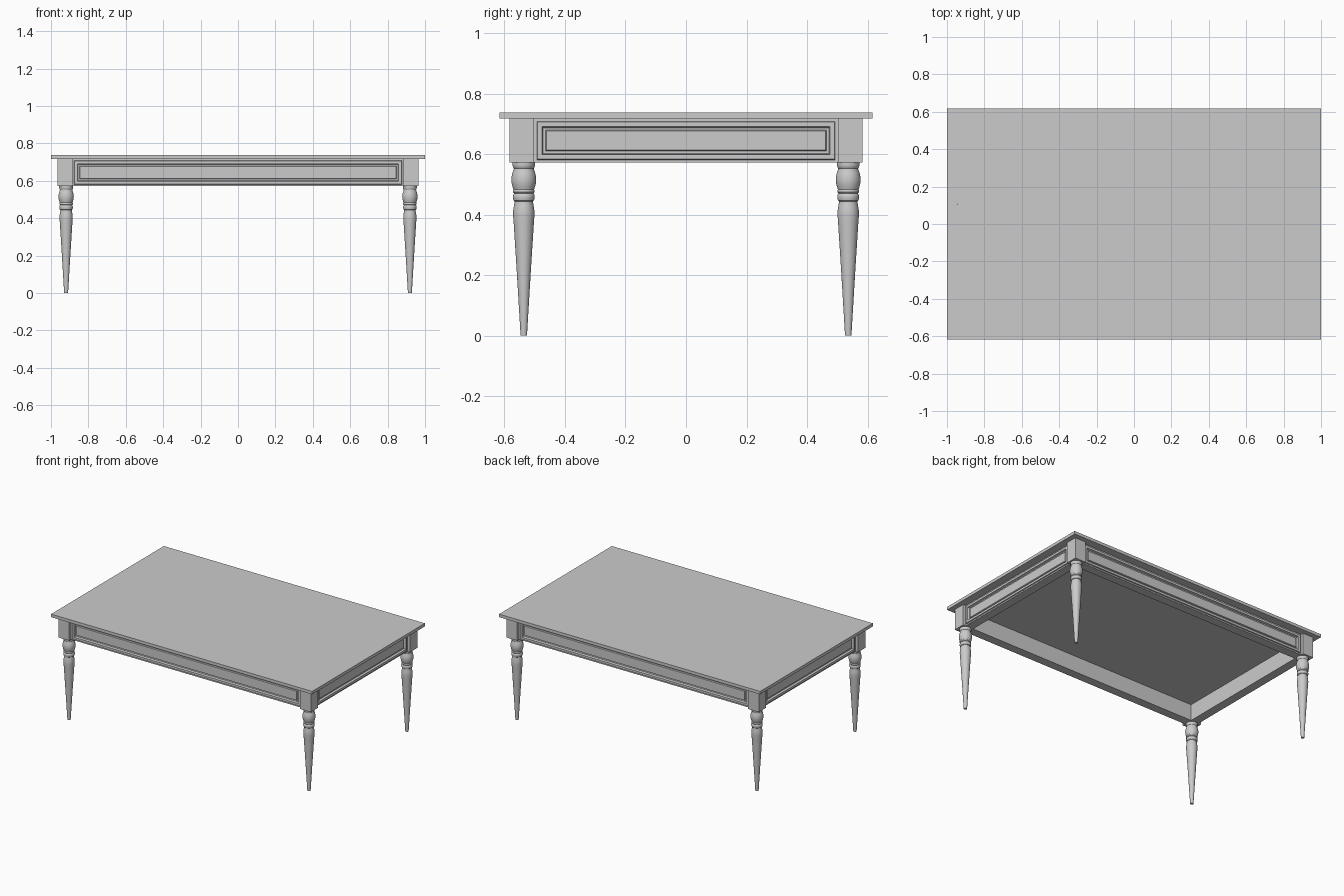
import bpy, bmesh, math
from mathutils import Matrix

if "Cube" in bpy.data.objects:
    bpy.data.objects.remove(bpy.data.objects["Cube"])

PX, PY = 0.925, 0.5425         # corner post centres
LX, LY = 0.919, 0.536          # leg centres
HALF = 0.0405                  # half width of corner posts
Z0, Z1, ZTOP = 0.572, 0.717, 0.738
ZSUB = 0.684                   # underside of the panel below the top


def finish(bm, name, smooth=False):
    bmesh.ops.recalc_face_normals(bm, faces=bm.faces)
    mesh = bpy.data.meshes.new(name)
    bm.to_mesh(mesh)
    bm.free()
    ob = bpy.data.objects.new(name, mesh)
    bpy.context.collection.objects.link(ob)
    if smooth:
        bpy.ops.object.select_all(action='DESELECT')
        ob.select_set(True)
        bpy.context.view_layer.objects.active = ob
        bpy.ops.object.shade_smooth_by_angle(angle=math.radians(35))
    return ob


def box(name, centre, size):
    bm = bmesh.new()
    bmesh.ops.create_cube(bm, size=1, matrix=Matrix.Translation(centre) @ Matrix.Diagonal((*size, 1)))
    return finish(bm, name)


def turned(name, profile, x, y, segments=32):
    bm = bmesh.new()
    rings = []
    for r, z in profile:
        angles = [2 * math.pi * i / segments for i in range(segments)]
        rings.append([bm.verts.new((x + r * math.cos(a), y + r * math.sin(a), z)) for a in angles])
    for a, b in zip(rings, rings[1:]):
        for i in range(segments):
            j = (i + 1) % segments
            bm.faces.new((a[i], a[j], b[j], b[i]))
    bm.faces.new(rings[0])
    bm.faces.new(rings[-1])
    return finish(bm, name, True)


def apron(name, half_len, dist, angle):
    # nested rectangles: (inset, distance outward) make the moulded panel
    steps = [(0, -HALF), (0, 0.020), (0.009, 0.020), (0.011, 0.027), (0.026, 0.027),
             (0.028, 0.019), (0.030, 0.014), (0.038, 0.014), (0.041, 0.021)]
    bm = bmesh.new()
    rings = []
    for inset, out in steps:
        u, lo, hi, y = half_len - inset, Z0 + inset, Z1 - inset, -(dist + out)
        rings.append([bm.verts.new(p) for p in ((-u, y, lo), (u, y, lo), (u, y, hi), (-u, y, hi))])
    for a, b in zip(rings, rings[1:]):
        for i in range(4):
            j = (i + 1) % 4
            bm.faces.new((a[i], a[j], b[j], b[i]))
    bm.faces.new(rings[0])
    bm.faces.new(rings[-1])
    bm.transform(Matrix.Rotation(angle, 4, 'Z'))
    return finish(bm, name)


# table top and the panel under it
box("table_top", (0, 0, (Z1 + ZTOP) / 2), (2, 1.234, ZTOP - Z1))
box("under_panel", (0, 0, (ZSUB + Z1) / 2), (2 * (PX - HALF), 2 * (PY - HALF), Z1 - ZSUB))

# turned leg profile, foot to top
leg = [(0.0105, 0), (0.0225, 0.2), (0.0335, 0.375), (0.0355, 0.400), (0.0352, 0.412),
       (0.0325, 0.430), (0.0305, 0.440), (0.0305, 0.444), (0.034, 0.447), (0.036, 0.455),
       (0.036, 0.461), (0.034, 0.468), (0.032, 0.470), (0.0355, 0.474), (0.0355, 0.480),
       (0.034, 0.483), (0.037, 0.492), (0.040, 0.503), (0.041, 0.515), (0.040, 0.527),
       (0.037, 0.540), (0.033, 0.550), (0.033, 0.553), (0.036, 0.557), (0.037, 0.564),
       (0.037, Z0)]

# corner posts and legs
for sy, fb in ((-1, "front"), (1, "back")):
    for sx, lr in ((-1, "left"), (1, "right")):
        box(f"{fb}_{lr}_post", (sx * PX, sy * PY, (Z0 + Z1) / 2), (2 * HALF, 2 * HALF, Z1 - Z0))
        turned(f"{fb}_{lr}_leg", leg, sx * LX, sy * LY)

# panelled aprons between the posts
for i, side in enumerate(("front", "right", "back", "left")):
    half_len, dist = (PX - HALF, PY) if i % 2 == 0 else (PY - HALF, PX)
    apron(f"{side}_apron", half_len, dist, i * math.pi / 2)
